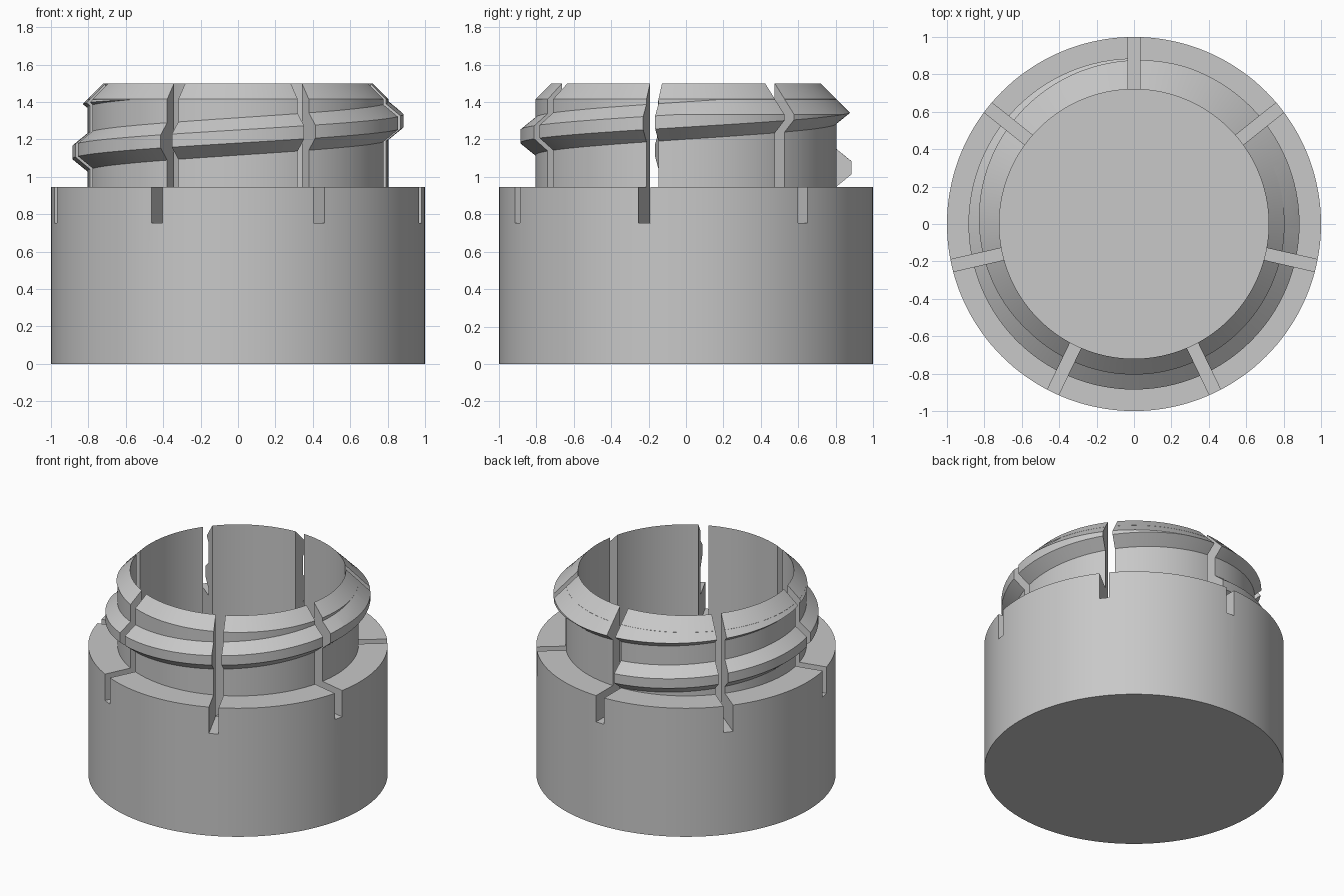
import bpy, bmesh
from math import sin, cos, radians, tau
from mathutils import Matrix

if "Cube" in bpy.data.objects:
    bpy.data.objects.remove(bpy.data.objects["Cube"])

SEGMENTS = 144
SLOTS = 7
BORE, NECK, CREST, ROOT = 0.72, 0.805, 0.885, 0.765
TOP, SHOULDER, FLOOR, SLOT_FLOOR = 1.5, 0.947, 0.1, 0.753
PITCH, START_Z, START_ANGLE, TURN = 0.34, 1.045, 89, 510

grey = bpy.data.materials.new("plain grey")
grey.use_nodes = True
colour = (0.58, 0.58, 0.58, 1)
grey.diffuse_color = colour
grey.node_tree.nodes["Principled BSDF"].inputs["Base Color"].default_value = colour


def finish(bm, name):
    bmesh.ops.recalc_face_normals(bm, faces=bm.faces)
    mesh = bpy.data.meshes.new(name)
    bm.to_mesh(mesh)
    bm.free()
    mesh.materials.append(grey)
    obj = bpy.data.objects.new(name, mesh)
    bpy.context.collection.objects.link(obj)
    return obj


def lathe(name, profile, phase=0):
    """Revolve (radius, z) points; the first and last lie on the axis."""
    bm = bmesh.new()
    angles = [radians(phase) + tau * i / SEGMENTS for i in range(SEGMENTS)]
    low, *middle, high = profile
    rings = [[bm.verts.new((r * cos(a), r * sin(a), z)) for a in angles]
             for r, z in middle]
    for lower, upper in zip(rings, rings[1:]):
        for i in range(SEGMENTS):
            bm.faces.new((lower[i - 1], lower[i], upper[i], upper[i - 1]))
    for (r, z), ring in ((low, rings[0]), (high, rings[-1])):
        hub = bm.verts.new((r, 0, z))
        for i in range(SEGMENTS):
            bm.faces.new((hub, ring[i - 1], ring[i]))
    return finish(bm, name)


def combine(obj, tool, operation):
    """Apply a boolean and throw the tool away."""
    mod = obj.modifiers.new(operation, 'BOOLEAN')
    mod.operation, mod.object, mod.solver = operation, tool, 'EXACT'
    bpy.ops.object.select_all(action='DESELECT')
    bpy.context.view_layer.objects.active = obj
    obj.select_set(True)
    bpy.ops.object.modifier_apply(modifier=mod.name)
    bpy.data.objects.remove(tool)


# Cup: wide base, narrow neck with a conical lead-in, and a blind bore
body = lathe("slotted_cup", [
    (0, 0), (1, 0), (1, SHOULDER), (NECK, SHOULDER), (NECK, TOP - NECK + BORE),
    (BORE, TOP), (BORE, FLOOR), (0, FLOOR)])

# Helical thread with a flat crest, rooted inside the neck wall
bm = bmesh.new()
section = [(ROOT, -0.1325), (CREST, -0.035), (CREST, 0.035), (ROOT, 0.1325)]
rings = []
steps = TURN * SEGMENTS // 360
for i in range(steps + 1):
    turn = TURN * i / steps
    a = radians(START_ANGLE + turn)
    z = START_Z + PITCH * turn / 360
    rings.append([bm.verts.new((r * cos(a), r * sin(a), z + dz)) for r, dz in section])
for low, high in zip(rings, rings[1:]):
    for k in range(len(section)):
        bm.faces.new((low[k - 1], low[k], high[k], high[k - 1]))
bm.faces.new(rings[0])
bm.faces.new(rings[-1])
thread = finish(bm, "screw_thread")

# Trim the thread's upper end flush with the lead-in cone
reach = BORE + TOP - 0.001
envelope = lathe("envelope", [
    (0, 0.5), (1.2, 0.5), (1.2, reach - 1.2), (0.5, reach - 0.5), (0, reach - 0.5)],
    phase=0.6)
combine(thread, envelope, 'INTERSECT')

# Radial slots through the neck, the thread and the shoulder
for part in (body, thread):
    for i in range(SLOTS):
        bm = bmesh.new()
        place = (Matrix.Rotation(radians(90) + tau * i / SLOTS, 4, 'Z')
                 @ Matrix.Translation((0.9, 0, SLOT_FLOOR + 0.5))
                 @ Matrix.Diagonal((0.6, 0.066, 1, 1)))
        bmesh.ops.create_cube(bm, size=1, matrix=place)
        combine(part, finish(bm, "slot_cutter"), 'DIFFERENCE')
    bpy.ops.object.shade_smooth_by_angle(angle=radians(25))
